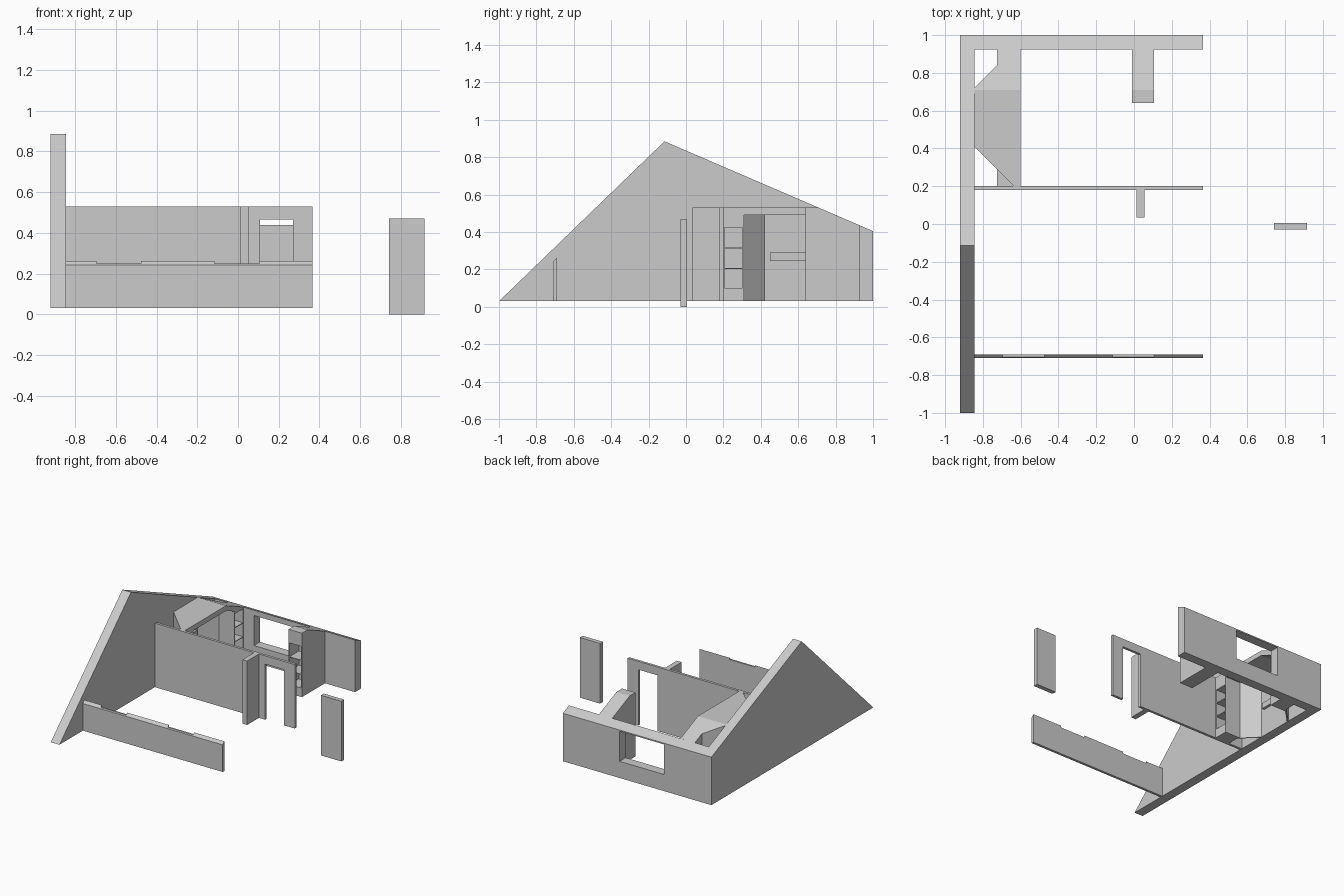
import bpy, bmesh
from mathutils import Vector

if "Cube" in bpy.data.objects:
    bpy.data.objects.remove(bpy.data.objects["Cube"])


def prism(name, pts, axis, a, b):
    """Extrude a 2D outline along an axis from a to b."""
    def place(p, t):
        return {'x': (t, p[0], p[1]), 'y': (p[0], t, p[1]), 'z': (p[0], p[1], t)}[axis]
    bm = bmesh.new()
    face = bm.faces.new([bm.verts.new(place(p, a)) for p in pts])
    ext = bmesh.ops.extrude_face_region(bm, geom=[face])
    verts = [v for v in ext['geom'] if isinstance(v, bmesh.types.BMVert)]
    bmesh.ops.translate(bm, verts=verts, vec=Vector(place((0, 0), b - a)))
    bmesh.ops.recalc_face_normals(bm, faces=bm.faces)
    mesh = bpy.data.meshes.new(name)
    bm.to_mesh(mesh)
    bm.free()
    obj = bpy.data.objects.new(name, mesh)
    bpy.context.collection.objects.link(obj)
    return obj


def box(name, x0, x1, y0, y1, z0, z1):
    return prism(name, [(x0, y0), (x1, y0), (x1, y1), (x0, y1)], 'z', z0, z1)


def combine(obj, tool, op='DIFFERENCE'):
    """Apply a boolean and remove the tool object."""
    mod = obj.modifiers.new(op, 'BOOLEAN')
    mod.operation, mod.object, mod.solver = op, tool, 'EXACT'
    bpy.context.view_layer.objects.active = obj
    bpy.ops.object.modifier_apply(modifier=mod.name)
    bpy.data.objects.remove(tool)
    return obj


Z0 = 0.03                    # underside of the house
XL, XR = -0.845, 0.365       # room extents


def roof(y):                 # height of the rear roof slope
    return 0.885 - (y + 0.115) * 0.4305


def under_roof(flat, drop=0.0):
    return prism('roof_limit', [(0, 0), (0, flat), (0.71, flat),
                                (1.1, roof(1.1) - drop), (1.1, 0)], 'x', -1, 1)


# Gable side wall
prism('gable_wall', [(-1, Z0), (1, Z0), (1, roof(1)), (-0.115, 0.885)], 'x', -0.92, XL)

# Rear wall with window
rear = prism('rear_wall', [(0.925, Z0), (1, Z0), (1, roof(1)), (0.925, roof(0.925))],
             'x', XL, XR)
combine(rear, box('window_cut', -0.51, -0.125, 0.9, 1.1, 0.16, 0.395))

# Low front wall, bevelled top with two flattened window sills
front = prism('front_wall', [(-0.71, Z0), (-0.69, Z0), (-0.69, 0.262), (-0.71, 0.242)],
              'x', XL, XR)
for x in (-0.695, -0.115):
    combine(front, box('sill_cut', x, x + 0.22, -0.8, -0.6, 0.248, 0.4))

# Middle wall with doorway, and its short stub wall
middle = box('middle_wall', XL, XR, 0.18, 0.2, Z0, 0.53)
combine(middle, box('door_cut', 0.108, 0.27, 0.1, 0.3, 0, 0.465))
box('stub_wall', 0.013, 0.055, 0.035, 0.18, Z0, 0.53)

# Loose door panel
box('door_panel', 0.74, 0.915, -0.03, 0.005, 0, 0.47)

# Cubby rows shared by the shelves
ROWS = [(0.10, 0.2025), (0.2075, 0.3125), (0.3175, 0.425)]

# Partition on the rear wall, with cubbies in its end
part = prism('partition', [(0.64, Z0), (0.925, Z0), (0.925, roof(0.925)),
                           (0.71, 0.53), (0.64, 0.53)], 'x', -0.01, 0.105)
for z0, z1 in ROWS:
    combine(part, box('cubby_cut', -0.003, 0.098, 0.6, 0.755, z0, z1))

# Alcove block with angled back corners
alcove = prism('alcove', [(XL, 0.41), (-0.64, 0.205), (-0.64, 0.2), (-0.6, 0.2),
                          (-0.6, 0.925), (-0.725, 0.925), (-0.725, 0.84), (XL, 0.72)],
               'z', Z0, 0.6)
combine(alcove, under_roof(0.53), 'INTERSECT')
hollow = prism('hollow', [(-0.86, 0.435), (-0.735, 0.31), (-0.59, 0.31),
                          (-0.59, 0.815), (-0.735, 0.815), (-0.86, 0.69)], 'z', 0.01, 0.6)
combine(hollow, under_roof(0.49, 0.04), 'INTERSECT')
combine(alcove, hollow)

# Shelf casing poking out behind the angled corner, then cubbies either side
combine(alcove, box('casing', -0.725, -0.61, 0.2, 0.305, Z0, 0.445), 'UNION')
for y in (0.207, 0.822):
    for z0, z1 in ROWS:
        combine(alcove, box('cubby_cut', -0.718, -0.55, y, y + 0.096, z0, z1))

# Ledge on the alcove back
box('alcove_ledge', XL, -0.825, 0.45, 0.675, 0.245, 0.29)
